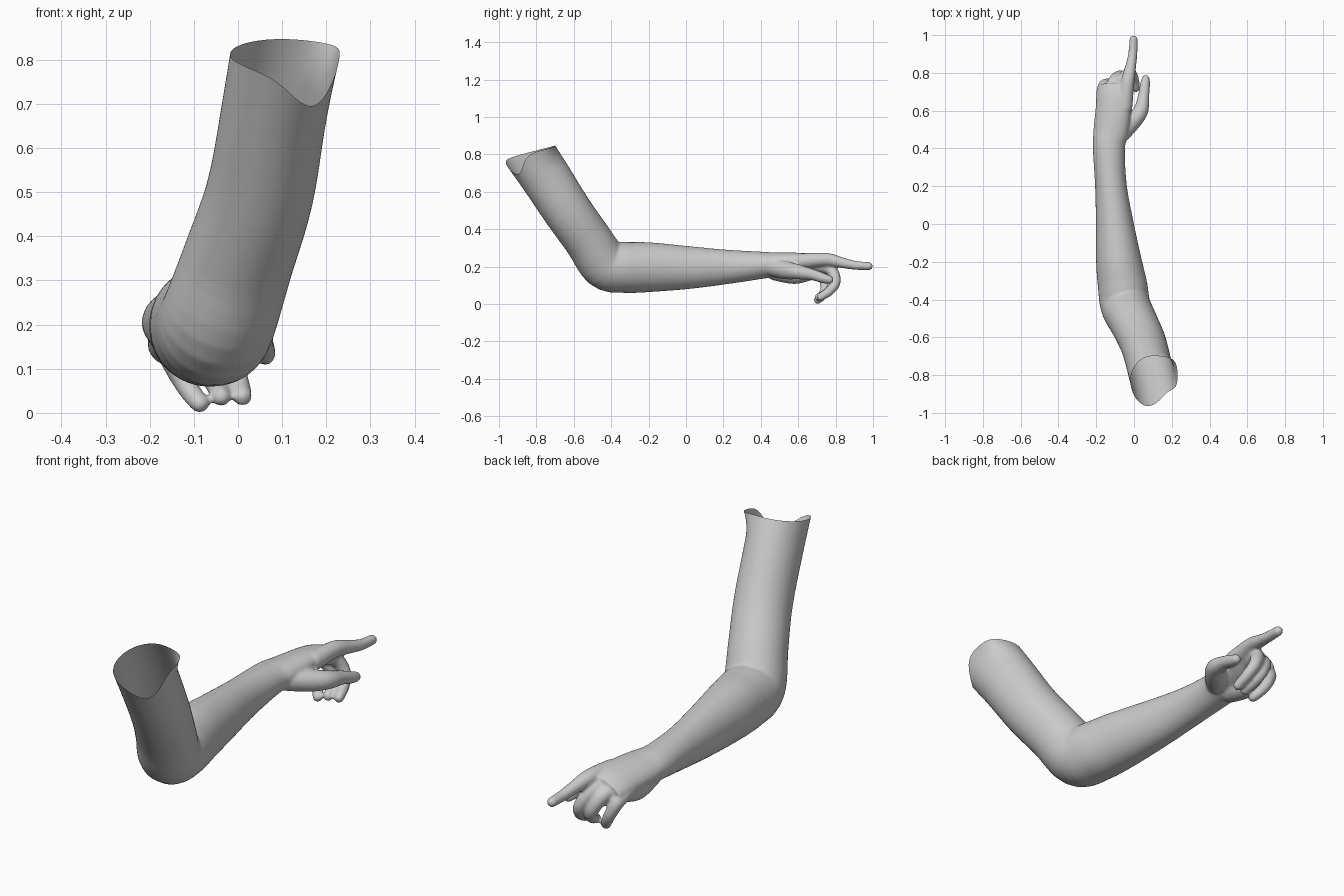
import bpy, bmesh, math
from mathutils import Vector, Matrix

if "Cube" in bpy.data.objects:
    bpy.data.objects.remove(bpy.data.objects["Cube"])

bm = bmesh.new()


def catmull(rows, steps):
    """Smoothly interpolate rows of numbers."""
    out = []
    for i in range(len(rows) - 1):
        p0, p1 = rows[max(i - 1, 0)], rows[i]
        p2, p3 = rows[i + 1], rows[min(i + 2, len(rows) - 1)]
        for s in range(steps):
            t = s / steps
            out.append([0.5 * (2 * b + (c - a) * t + (2 * a - 5 * b + 4 * c - d) * t * t
                               + (3 * b - a - 3 * c + d) * t ** 3)
                        for a, b, c, d in zip(p0, p1, p2, p3)])
    return out + [list(rows[-1])]


def loft(rows, sides=40, steps=5):
    """Closed tube through rows of x, y, z, half width, half thickness, tilt."""
    rows = catmull(rows, steps)
    pts = [Vector(r[:3]) for r in rows]
    rings = []
    for i, (x, y, z, a, b, tilt) in enumerate(rows):
        t = (pts[min(i + 1, len(pts) - 1)] - pts[max(i - 1, 0)]).normalized()
        side = Vector((1, 0, 0))
        side = (side - t * side.dot(t)).normalized()
        up = side.cross(t)
        ca, sa = math.cos(math.radians(tilt)), math.sin(math.radians(tilt))
        side, up = side * ca + up * sa, up * ca - side * sa
        ring = []
        for k in range(sides):
            f = 2 * math.pi * k / sides
            ring.append(bm.verts.new(pts[i] + side * a * math.cos(f) + up * b * math.sin(f)))
        rings.append(ring)
    for r, s in zip(rings, rings[1:]):
        for k in range(sides):
            n = (k + 1) % sides
            bm.faces.new((r[k], r[n], s[n], s[k]))
    bm.faces.new(rings[0][::-1])
    bm.faces.new(rings[-1])


def finger(rows):
    """Round tube with ball ends."""
    loft([(x, y, z, r, r, 0) for x, y, z, r in rows], 20)
    for x, y, z, r in (rows[0], rows[-1]):
        bmesh.ops.create_uvsphere(bm, u_segments=20, v_segments=12, radius=r,
                                  matrix=Matrix.Translation((x, y, z)))


# Upper arm, elbow, forearm and palm
loft([
    (0.130, -0.935, 0.950, 0.125, 0.140, 0),
    (0.085, -0.765, 0.700, 0.120, 0.135, 0),
    (0.050, -0.635, 0.500, 0.122, 0.130, 0),
    (0.000, -0.525, 0.345, 0.126, 0.128, 0),
    (-0.045, -0.432, 0.213, 0.132, 0.134, 0),
    (-0.060, -0.330, 0.196, 0.131, 0.136, 0),
    (-0.080, -0.200, 0.197, 0.121, 0.133, 0),
    (-0.102, 0.000, 0.195, 0.100, 0.116, 0),
    (-0.122, 0.200, 0.198, 0.084, 0.094, 0),
    (-0.133, 0.400, 0.207, 0.085, 0.073, 5),
    (-0.122, 0.490, 0.210, 0.094, 0.064, 12),
    (-0.112, 0.590, 0.213, 0.096, 0.057, 18),
    (-0.108, 0.680, 0.212, 0.092, 0.048, 20),
    (-0.105, 0.740, 0.205, 0.082, 0.036, 20),
])

# Index, middle, ring, little finger, thumb, heel of the palm
finger([(-0.050, 0.620, 0.230, 0.042), (-0.034, 0.750, 0.238, 0.036),
        (-0.018, 0.830, 0.222, 0.029), (-0.006, 0.905, 0.207, 0.024), (-0.002, 0.977, 0.203, 0.022)])
finger([(-0.085, 0.680, 0.212, 0.040), (-0.055, 0.770, 0.188, 0.033),
        (-0.020, 0.800, 0.122, 0.028), (0.000, 0.770, 0.072, 0.025), (0.010, 0.720, 0.038, 0.022)])
finger([(-0.125, 0.670, 0.200, 0.040), (-0.105, 0.757, 0.175, 0.033),
        (-0.070, 0.785, 0.107, 0.028), (-0.048, 0.755, 0.062, 0.025), (-0.038, 0.710, 0.037, 0.022)])
finger([(-0.165, 0.650, 0.182, 0.037), (-0.163, 0.725, 0.155, 0.031),
        (-0.135, 0.745, 0.092, 0.026), (-0.107, 0.730, 0.047, 0.024), (-0.087, 0.705, 0.022, 0.022)])
finger([(-0.080, 0.470, 0.195, 0.050), (-0.012, 0.540, 0.180, 0.048), (0.036, 0.600, 0.172, 0.040),
        (0.051, 0.680, 0.156, 0.030), (0.058, 0.735, 0.138, 0.027), (0.062, 0.767, 0.130, 0.022)])
finger([(-0.150, 0.480, 0.175, 0.050), (-0.155, 0.580, 0.157, 0.050), (-0.155, 0.660, 0.168, 0.042)])

mesh = bpy.data.meshes.new("pointing_arm")
bmesh.ops.recalc_face_normals(bm, faces=bm.faces)
bm.to_mesh(mesh)
bm.free()
arm = bpy.data.objects.new("pointing_arm", mesh)
bpy.context.collection.objects.link(arm)
bpy.context.view_layer.objects.active = arm
arm.select_set(True)

# Fuse everything into one smooth skin
remesh = arm.modifiers.new("fuse", 'REMESH')
remesh.mode = 'VOXEL'
remesh.voxel_size = 0.007
smooth = arm.modifiers.new("soften", 'SMOOTH')
smooth.factor = 0.5
smooth.iterations = 5
for name in ("fuse", "soften"):
    bpy.ops.object.modifier_apply(modifier=name)

# Open the shoulder end, with an armpit dip and a small flared corner
origin, normal = Vector((0.1, -0.65, 0.86)), Vector((0, -0.26, 1)).normalized()
down = Vector((-0.12, 0.54, -0.8)).normalized()
bm = bmesh.new()
bm.from_mesh(arm.data)
bmesh.ops.bisect_plane(bm, geom=bm.verts[:] + bm.edges[:] + bm.faces[:],
                       plane_co=origin, plane_no=normal, clear_outer=True)
for v in bm.verts:
    h = (origin - v.co).dot(normal)
    if v.co.y > -0.4 or h > 0.3:
        continue
    rim = v.co - down * h
    dip = math.exp(-((rim.x - 0.17) ** 2 + (rim.y + 0.94) ** 2) / (2 * 0.055 ** 2))
    flare = math.exp(-((rim.x - 0.22) ** 2 + (rim.y + 0.74) ** 2) / (2 * 0.05 ** 2))
    v.co += down * 0.11 * dip * max(0, 1 - h / 0.28) ** 2
    v.co += Vector((0.02, 0.03, 0)) * flare * max(0, 1 - h / 0.12) ** 2
bm.to_mesh(arm.data)
bm.free()
bpy.ops.object.shade_smooth()
